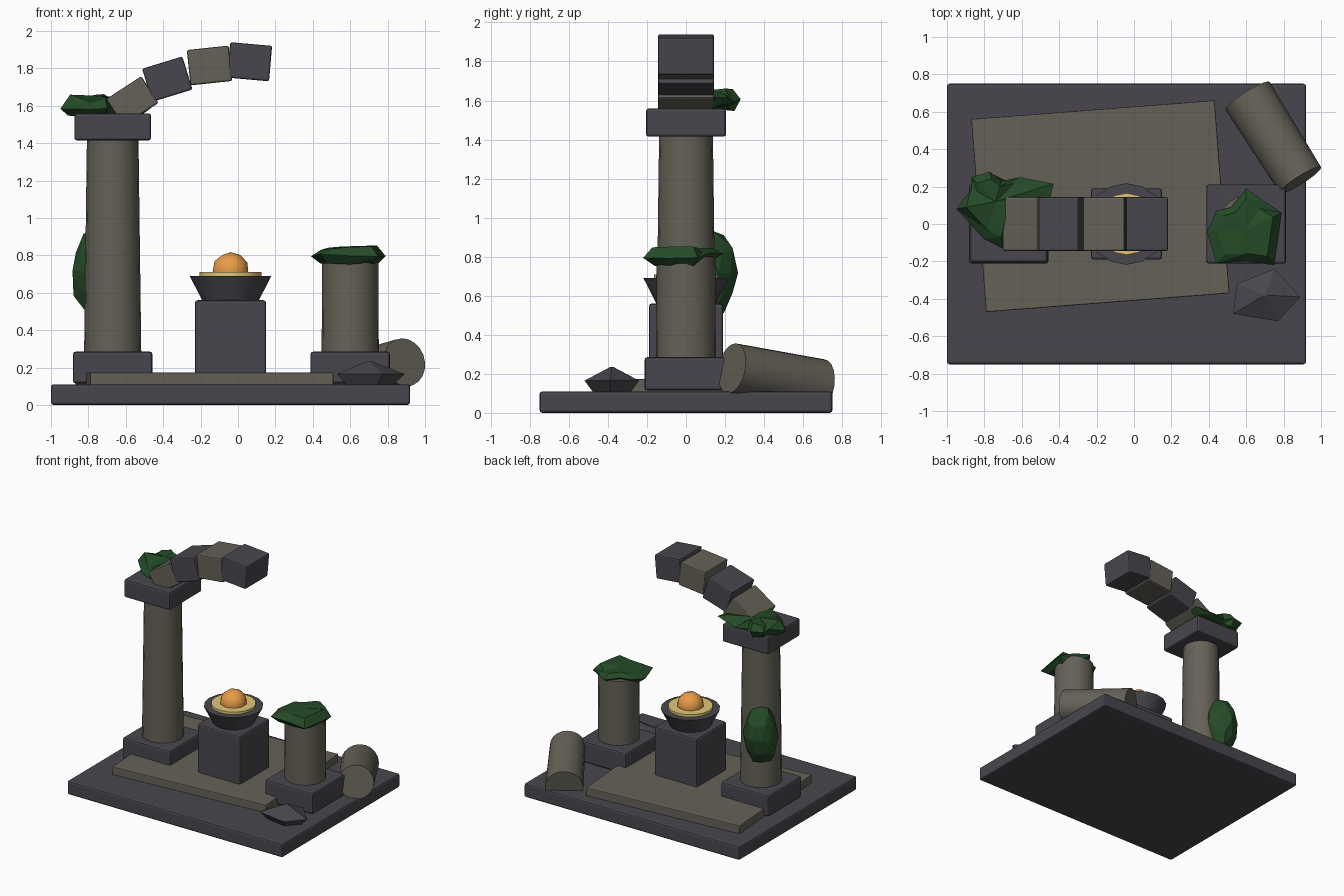
import bpy, bmesh, random
from math import radians, pi, sin, cos
from mathutils import Vector, Matrix

cube = bpy.data.objects.get("Cube")
if cube:
    bpy.data.objects.remove(cube, do_unlink=True)


def material(name, rgb):
    m = bpy.data.materials.new(name)
    m.use_nodes = True
    m.diffuse_color = (*rgb, 1)
    m.node_tree.nodes["Principled BSDF"].inputs["Base Color"].default_value = (*rgb, 1)
    return m


DARK = material("dark stone", (0.065, 0.062, 0.075))
WARM = material("warm stone", (0.13, 0.12, 0.095))
MOSS = material("moss green", (0.018, 0.07, 0.02))
GLOW = material("ember yellow", (0.75, 0.56, 0.19))
FIRE = material("flame orange", (0.85, 0.35, 0.07))


def finish(name, bm, mat, smooth=False, bevel=0):
    bmesh.ops.recalc_face_normals(bm, faces=bm.faces)
    mesh = bpy.data.meshes.new(name)
    bm.to_mesh(mesh)
    bm.free()
    mesh.materials.append(mat)
    ob = bpy.data.objects.new(name, mesh)
    bpy.context.collection.objects.link(ob)
    if bevel:
        mod = ob.modifiers.new("Bevel", "BEVEL")
        mod.width, mod.segments = bevel, 2
    if smooth:
        bpy.ops.object.select_all(action="DESELECT")
        ob.select_set(True)
        bpy.context.view_layer.objects.active = ob
        bpy.ops.object.shade_smooth_by_angle(angle=radians(35))
    return ob


def box(name, centre, size, mat, axis="Z", angle=0, bevel=0.014):
    bm = bmesh.new()
    bmesh.ops.create_cube(bm, size=1)
    bm.transform(Matrix.Translation(centre) @ Matrix.Rotation(radians(angle), 4, axis)
                 @ Matrix.Diagonal((*size, 1)))
    return finish(name, bm, mat, bevel=bevel)


def drum(name, start, end, r1, r2, mat, sides=20):
    """Tapered cylinder between two points."""
    a, b = Vector(start), Vector(end)
    bm = bmesh.new()
    bmesh.ops.create_cone(bm, cap_ends=True, segments=sides, radius1=r1, radius2=r2,
                          depth=(b - a).length)
    turn = (b - a).to_track_quat("Z", "Y").to_matrix().to_4x4()
    bm.transform(Matrix.Translation((a + b) / 2) @ turn)
    return finish(name, bm, mat, smooth=True)


def clump(name, outline, hub, low, mid, high, mat, jitter=0.0, inner=0.6, under=0.7):
    """Faceted lump: an outline at mid height, drawn in above and below."""
    rnd = random.Random(4)
    bm = bmesh.new()
    hub = Vector(hub)
    rings = []
    for scale, z in ((under, low), (1, mid), (inner, high)):
        ring = []
        for p in outline:
            q = hub + (Vector(p) - hub) * scale
            ring.append(bm.verts.new((q.x, q.y, z + rnd.uniform(-jitter, jitter))))
        rings.append(ring)
    n = len(outline)
    for lower, upper in zip(rings, rings[1:]):
        for i in range(n):
            j = (i + 1) % n
            bm.faces.new((lower[i], lower[j], upper[j]))
            bm.faces.new((lower[i], upper[j], upper[i]))
    for ring, z in ((rings[0], low), (rings[-1], high + jitter * 0.5)):
        tip = bm.verts.new((hub.x, hub.y, z))
        for i in range(n):
            bm.faces.new((ring[i], ring[(i + 1) % n], tip))
    return finish(name, bm, mat)


# Ground plinth and the skewed paving slab
box("plinth", (-0.04, 0, 0.055), (1.92, 1.5, 0.11), DARK)
box("paving_slab", (-0.18, 0.095, 0.135), (1.305, 1.035, 0.075), WARM, angle=4.4, bevel=0.006)

# Standing column and broken column
for side, x, top in (("tall", -0.67, 1.42), ("broken", 0.6, 0.8)):
    box(side + "_column_base", (x, 0, 0.2), (0.425, 0.425, 0.17), DARK)
    taper = 0.138 if side == "tall" else 0.15
    drum(side + "_column_shaft", (x, 0, 0.27), (x, 0, top), 0.153, taper, WARM)
box("tall_column_capital", (-0.67, 0, 1.487), (0.41, 0.41, 0.145), DARK)

# Fallen column drum, sunk at its far end
drum("fallen_drum", (0.607, 0.685, 0.137), (0.89, 0.235, 0.228), 0.14, 0.13, WARM)

# Remaining arch blocks
blocks = ((-0.565, 1.625, 33, 0.17), (-0.378, 1.742, 17, 0.185),
          (-0.152, 1.815, 6, 0.19), (0.062, 1.835, -5, 0.19))
for i, (x, z, tilt, height) in enumerate(blocks):
    box(f"arch_block_{i + 1}", (x, 0, z), (0.225, 0.288, height),
        DARK if i % 2 else WARM, axis="Y", angle=-tilt, bevel=0.01)

# Pedestal, fire bowl, embers and flame
box("pedestal", (-0.04, 0, 0.345), (0.38, 0.38, 0.43), DARK)
drum("fire_bowl", (-0.04, 0, 0.56), (-0.04, 0, 0.69), 0.152, 0.218, DARK, sides=16)
drum("ember_disc", (-0.04, 0, 0.685), (-0.04, 0, 0.71), 0.165, 0.165, GLOW, sides=16)
bm = bmesh.new()
bmesh.ops.create_icosphere(bm, subdivisions=2, radius=0.1,
                           matrix=Matrix.Translation((-0.04, 0, 0.717)))
finish("flame_ball", bm, FIRE, smooth=True)

# Loose rock
clump("loose_rock", ((0.53, -0.48), (0.77, -0.52), (0.89, -0.39), (0.75, -0.24), (0.55, -0.32)),
      (0.7, -0.38), 0.1, 0.165, 0.235, DARK, inner=0.06, under=0.65)

# Moss on the broken column and on the capital
clump("broken_column_moss",
      ((0.44, -0.21), (0.6, -0.2), (0.75, -0.22), (0.77, -0.08), (0.79, 0.06), (0.7, 0.12),
       (0.6, 0.19), (0.52, 0.09), (0.44, 0.07), (0.39, -0.04)),
      (0.6, -0.03), 0.765, 0.805, 0.84, MOSS, jitter=0.017, inner=0.75, under=0.75)
clump("capital_moss",
      ((-0.95, 0.08), (-0.8, -0.08), (-0.7, -0.13), (-0.67, 0.0), (-0.6, 0.1), (-0.45, 0.13),
       (-0.43, 0.215), (-0.61, 0.25), (-0.71, 0.23), (-0.77, 0.28), (-0.87, 0.25), (-0.87, 0.19)),
      (-0.74, 0.12), 1.56, 1.6, 1.64, MOSS, jitter=0.025, inner=0.75, under=0.8)

# Moss patch hanging on the back of the tall shaft
rnd = random.Random(7)
bm = bmesh.new()
bmesh.ops.create_icosphere(bm, subdivisions=2, radius=1)
for v in bm.verts:
    v.co *= rnd.uniform(0.9, 1.06)
bm.transform(Matrix.Translation((-0.755, 0.125, 0.717)) @ Matrix.Rotation(radians(35), 4, "Z")
             @ Matrix.Diagonal((0.135, 0.145, 0.24, 1)))
finish("shaft_moss", bm, MOSS)
